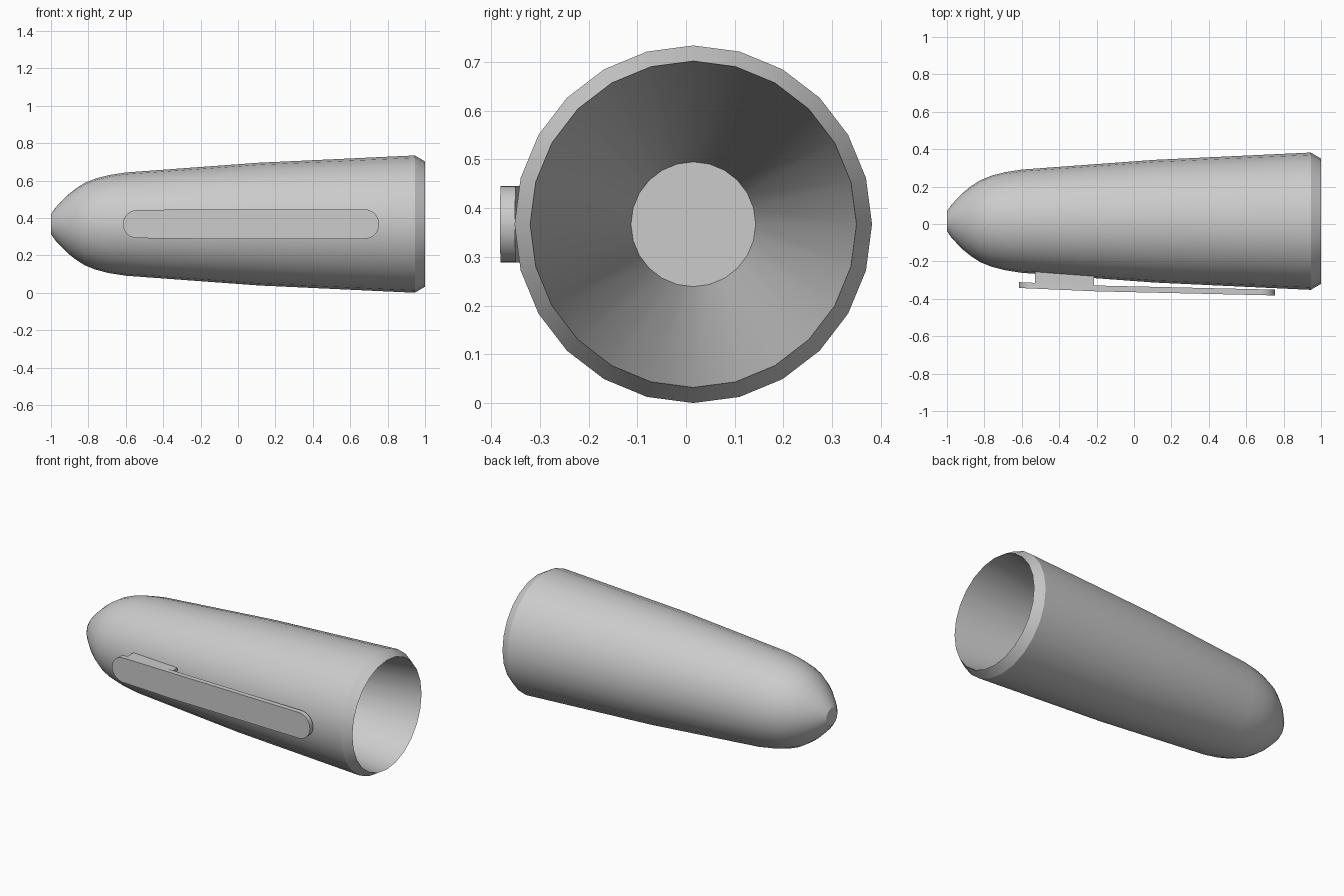
import bpy, math

if "Cube" in bpy.data.objects:
    bpy.data.objects.remove(bpy.data.objects["Cube"])

CY, CZ = 0.015, 0.367   # axis of the cap
SIDES = 24


def make_object(name, verts, faces, angle):
    mesh = bpy.data.meshes.new(name)
    mesh.from_pydata(verts, [], faces)
    mesh.update()
    ob = bpy.data.objects.new(name, mesh)
    bpy.context.collection.objects.link(ob)
    bpy.ops.object.select_all(action='DESELECT')
    ob.select_set(True)
    bpy.context.view_layer.objects.active = ob
    bpy.ops.object.mode_set(mode='EDIT')
    bpy.ops.mesh.select_all(action='SELECT')
    bpy.ops.mesh.normals_make_consistent(inside=False)
    bpy.ops.object.mode_set(mode='OBJECT')
    bpy.ops.object.shade_smooth_by_angle(angle=math.radians(angle))
    return ob


# Cap body: (x, radius) from the tip, over the rim and into the tapered bore
profile = [(-1, 0.053), (-0.975, 0.089), (-0.947, 0.119), (-0.91, 0.156),
           (-0.867, 0.19), (-0.82, 0.22), (-0.76, 0.244), (-0.69, 0.262),
           (-0.6, 0.276), (0.11, 0.328), (0.945, 0.367), (1, 0.335),
           (-0.85, 0.128)]
verts, faces = [], []
for x, r in profile:
    for i in range(SIDES):
        a = math.tau * i / SIDES
        verts.append((x, CY + r * math.cos(a), CZ + r * math.sin(a)))
for k in range(len(profile) - 1):
    for i in range(SIDES):
        j = (i + 1) % SIDES
        faces.append((k * SIDES + i, k * SIDES + j,
                      (k + 1) * SIDES + j, (k + 1) * SIDES + i))
last = (len(profile) - 1) * SIDES
faces.append(tuple(range(SIDES)))
faces.append(tuple(range(last, last + SIDES)))
make_object("cap_body", verts, faces, 30)

# Clip plate: slightly bent bar with round ends, built as a strip of stations
X0, X1, BEND = -0.615, 0.755, -0.2


def clip_y(x):
    if x < BEND:
        return -0.342 - 0.018 * (x - X0) / (BEND - X0)
    return -0.36 - 0.022 * (x - BEND) / (X1 - BEND)


R0, R1, STEPS = 0.075, 0.079, 8
stations = []
for i in range(STEPS + 1):
    a = math.pi / 2 * (i + 0.12) / (STEPS + 0.12)
    stations.append((X0 + R0 * (1 - math.cos(a)), R0 * math.sin(a)))
stations.append((BEND, R1))
stations += [(X1 - R1 * (1 - math.cos(a)), R1 * math.sin(a))
             for a in (math.pi / 2 * (i + 0.12) / (STEPS + 0.12)
                       for i in range(STEPS, -1, -1))]
verts, faces = [], []
for x, h in stations:
    y = clip_y(x)
    verts += [(x, y, CZ - h), (x, y, CZ + h),
              (x, y + 0.031, CZ + h), (x, y + 0.031, CZ - h)]
for k in range(len(stations) - 1):
    for i in range(4):
        j = (i + 1) % 4
        faces.append((4 * k + i, 4 * k + j, 4 * k + 4 + j, 4 * k + 4 + i))
n = len(verts)
faces += [(0, 1, 2, 3), (n - 4, n - 3, n - 2, n - 1)]
make_object("clip_plate", verts, faces, 30)

# Clip mount: block joining the plate to the body
verts = []
for x, back in ((-0.53, -0.25), (-0.215, -0.272)):
    front = clip_y(x) + 0.015
    verts += [(x, front, CZ - 0.075), (x, front, CZ + 0.075),
              (x, back, CZ + 0.075), (x, back, CZ - 0.075)]
faces = [(0, 1, 2, 3), (4, 5, 6, 7)]
faces += [(i, (i + 1) % 4, 4 + (i + 1) % 4, 4 + i) for i in range(4)]
make_object("clip_mount", verts, faces, 30)
